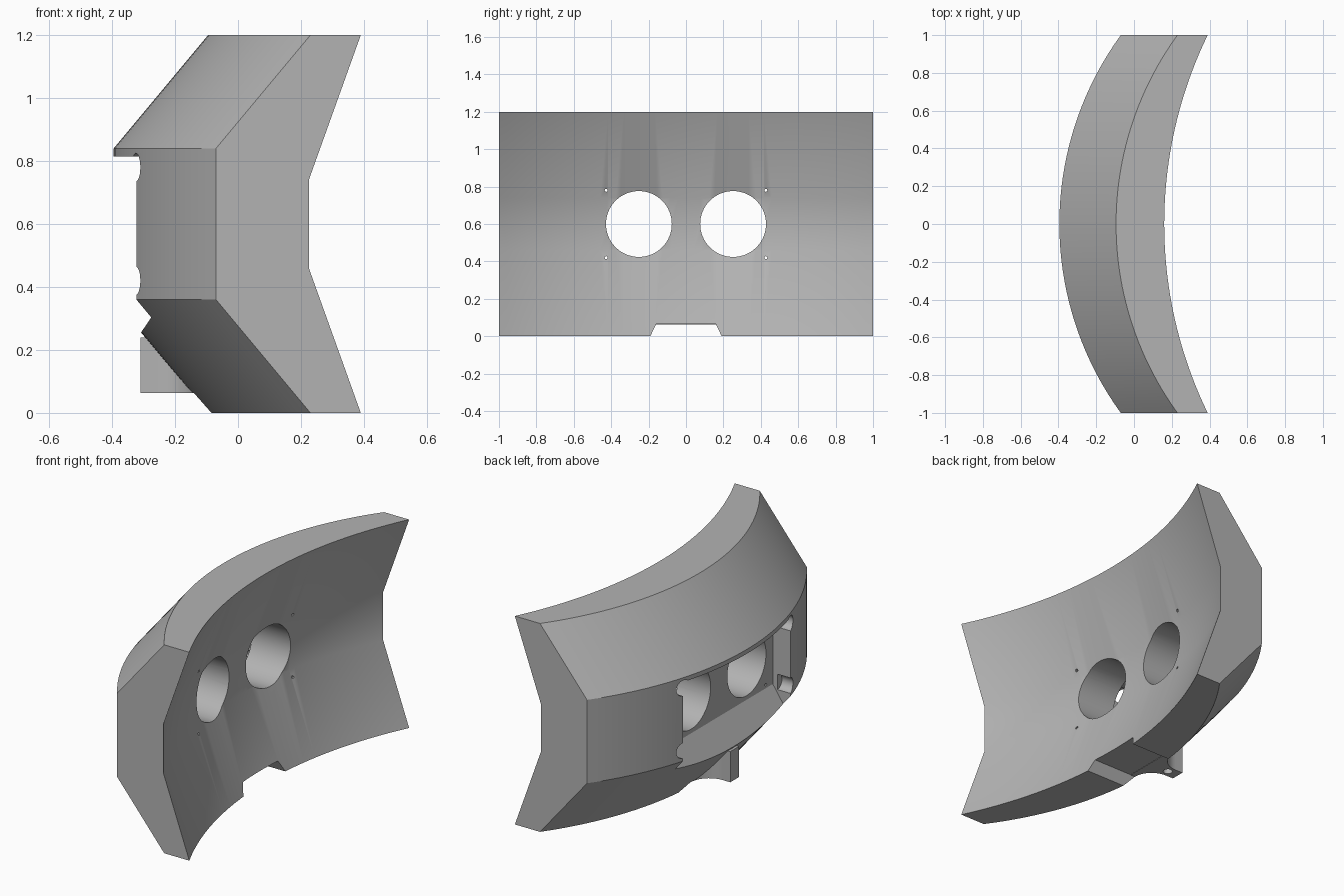
import bpy, bmesh, math
from mathutils import Vector

old = bpy.data.objects.get("Cube")
if old:
    bpy.data.objects.remove(old, do_unlink=True)

grey = bpy.data.materials.new("plain_grey")
grey.use_nodes = True
colour = (0.45, 0.45, 0.45, 1)
grey.diffuse_color = colour
grey.node_tree.nodes["Principled BSDF"].inputs["Base Color"].default_value = colour


def finish(name, bm):
    bmesh.ops.recalc_face_normals(bm, faces=bm.faces)
    mesh = bpy.data.meshes.new(name)
    bm.to_mesh(mesh)
    bm.free()
    obj = bpy.data.objects.new(name, mesh)
    bpy.context.collection.objects.link(obj)
    mesh.materials.append(grey)
    return obj


def loft(name, rings):
    """Skin a list of closed rings and cap both ends."""
    bm = bmesh.new()
    rows = [[bm.verts.new(p) for p in ring] for ring in rings]
    n = len(rows[0])
    for a, b in zip(rows, rows[1:]):
        for i in range(n):
            j = (i + 1) % n
            bm.faces.new((a[i], a[j], b[j], b[i]))
    bm.faces.new(rows[0])
    bm.faces.new(rows[-1])
    return finish(name, bm)


def prism(name, points, axis, lo, hi):
    """Extrude a 2D outline along the x, y or z axis."""
    def place(p, t):
        v = list(p)
        v.insert("xyz".index(axis), t)
        return Vector(v)
    return loft(name, [[place(p, t) for p in points] for t in (lo, hi)])


def circle(u, v, r, n=48):
    return [(u + r * math.cos(2 * math.pi * i / n), v + r * math.sin(2 * math.pi * i / n))
            for i in range(n)]


def cut(target, cutter):
    mod = target.modifiers.new("cut", 'BOOLEAN')
    mod.operation, mod.solver, mod.object = 'DIFFERENCE', 'EXACT', cutter
    bpy.context.view_layer.objects.active = target
    bpy.ops.object.modifier_apply(modifier=mod.name)
    bpy.data.objects.remove(cutter, do_unlink=True)


def bow(y, sag):
    """Offset of a circular arc whose ends lie at y = -1 and 1."""
    r = (1 + sag * sag) / (2 * sag)
    return r - math.sqrt(r * r - y * y) - sag


# Curved shell: the end outline swept along y, inner and outer arcs differ
OUTER, INNER = 0.325, 0.23
outline = [(0.23, 0, OUTER), (-0.07, 0.36, OUTER), (-0.07, 0.84, OUTER), (0.23, 1.2, OUTER),
           (0.39, 1.2, INNER), (0.225, 0.74, INNER), (0.225, 0.46, INNER), (0.39, 0, INNER)]
STEPS = 48
shell = loft("curved_shell", [
    [(x + bow(y, sag), y, z) for x, z, sag in outline]
    for y in (2 * i / STEPS - 1 for i in range(STEPS + 1))])

# Rear pocket with a sloping lower ledge
cut(shell, prism("pocket_cutter",
                 [(-0.21, 0.4), (-0.21, 0.815), (-0.6, 0.815), (-0.6, 0), (-0.481, 0)],
                 "y", -0.49, 0.49))

# Notch under the middle
cut(shell, prism("notch_cutter",
                 [(-0.2, -0.02), (0.2, -0.02), (0.16, 0.065), (-0.16, 0.065)],
                 "x", -0.6, 0.6))

for side in (-1, 1):
    # Viewing hole
    cut(shell, prism("eye_cutter", circle(side * 0.252, 0.6, 0.176, 64), "x", -0.3, 0.3))
    for z in (0.42, 0.78):
        # Corner relief in the pocket end walls, and pin hole through the inner wall
        cut(shell, prism("relief_cutter", circle(side * 0.485, z, 0.045, 24), "x", -0.5, -0.24))
        cut(shell, prism("pin_cutter", circle(side * 0.427, z, 0.008, 8), "x", -0.4, 0.3))

# Rear bracket with concave flared sides
half = [(-0.31, 0.04)]
for i in range(13):
    a = math.pi / 2 * i / 12
    half.append((-0.26 + 0.12 * math.sin(a), 0.16 - 0.12 * math.cos(a)))
half.append((-0.11, 0.16))
bracket = prism("rear_bracket", half + [(x, -y) for x, y in reversed(half)], "z", 0.063, 0.24)
cut(bracket, prism("screw_cutter", circle(-0.24, 0, 0.025, 24), "z", 0.03, 0.18))

# Soft shading over the arcs, sharp at the strong creases
for obj in (shell, bracket):
    bpy.ops.object.select_all(action='DESELECT')
    obj.select_set(True)
    bpy.context.view_layer.objects.active = obj
    bpy.ops.object.shade_smooth_by_angle(angle=math.radians(30))
